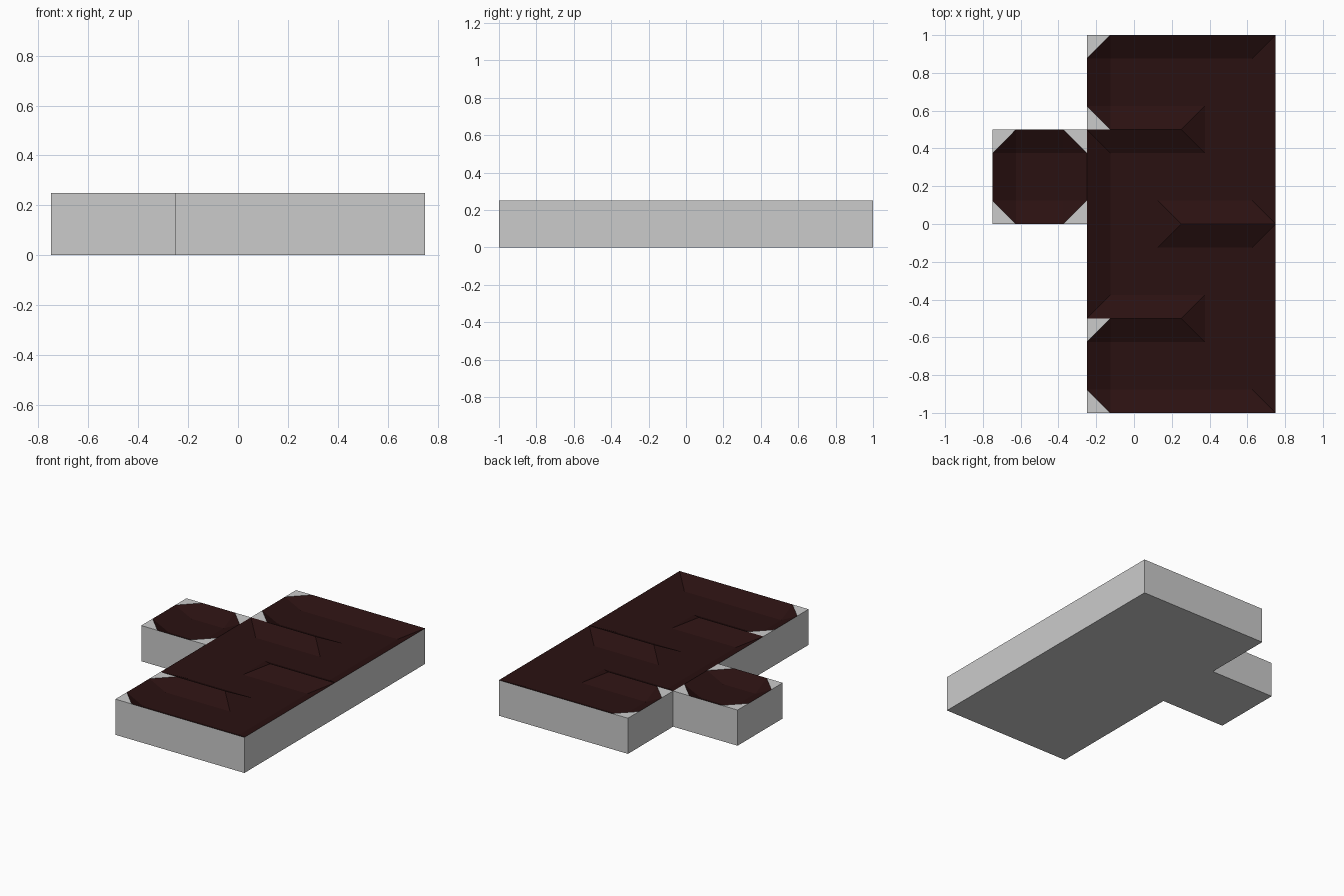
import bpy, bmesh

if "Cube" in bpy.data.objects:
    bpy.data.objects.remove(bpy.data.objects["Cube"])

TOP, DEPTH, S = 0.25, 0.0625, 0.125   # rim height, channel depth, slope width

dark = bpy.data.materials.new("dark_red")
dark.diffuse_color = (0.023, 0.0055, 0.0055, 1)
dark.use_nodes = True
dark.node_tree.nodes["Principled BSDF"].inputs["Base Color"].default_value = dark.diffuse_color


def finish(name, bm, mat=None):
    bmesh.ops.remove_doubles(bm, verts=bm.verts, dist=1e-5)
    me = bpy.data.meshes.new(name)
    bm.to_mesh(me)
    bm.free()
    ob = bpy.data.objects.new(name, me)
    bpy.context.collection.objects.link(ob)
    if mat:
        me.materials.append(mat)
    return ob


# Grey body: extruded T-shaped outline, open at the top
outline = [(-0.25, -1), (0.75, -1), (0.75, 1), (-0.25, 1),
           (-0.25, 0.5), (-0.75, 0.5), (-0.75, 0), (-0.25, 0)]
bm = bmesh.new()
low = [bm.verts.new((x, y, 0)) for x, y in outline]
high = [bm.verts.new((x, y, TOP)) for x, y in outline]
bm.faces.new(low[::-1])
for i in range(len(outline)):
    j = (i + 1) % len(outline)
    bm.faces.new((low[i], low[j], high[j], high[i]))
finish("body", bm)

# Ridges between the channels, as straight segments (x0, y0, x1, y1)
ridges = [(-0.25, -1, 0.75, -1), (-0.25, 1, 0.75, 1), (0.75, -1, 0.75, 1),
          (-0.25, -1, -0.25, 1), (-0.25, 0.5, 0.25, 0.5),
          (-0.25, -0.5, 0.25, -0.5), (0.25, 0, 0.75, 0),
          (-0.75, 0, -0.25, 0), (-0.75, 0.5, -0.25, 0.5), (-0.75, 0, -0.75, 0.5)]


def is_rim(x, y):
    return any(a <= x <= c and b <= y <= d for a, b, c, d in ridges)


def dead_end(x, y):
    # cells closed on three or four sides have flat grey corners
    return x < -0.25 or (x < 0.25 and abs(y) > 0.5)


# Sunken channels and grey corner caps, built as a sloped height grid
channel, caps = bmesh.new(), bmesh.new()


def add_face(target, pts):
    target.faces.new([target.verts.new(p) for p in pts])


for x0, x1, y0, y1 in [(-0.25, 0.75, -1, 1), (-0.75, -0.25, 0, 0.5)]:
    for i in range(round((x1 - x0) / S)):
        for j in range(round((y1 - y0) / S)):
            x, y = x0 + i * S, y0 + j * S
            corners = [(x, y), (x + S, y), (x + S, y + S), (x, y + S)]
            rim = [is_rim(*c) for c in corners]
            p = [(cx, cy, TOP if r else TOP - DEPTH)
                 for (cx, cy), r in zip(corners, rim)]
            n = sum(rim)
            if n in (1, 3):
                k = rim.index(n == 1)          # the odd corner out
                p = p[k:] + p[:k]
                if n == 3 and dead_end(x + S / 2, y + S / 2):
                    add_face(channel, (p[0], p[1], p[3]))
                    add_face(caps, (p[1], p[2], p[3]))
                else:
                    add_face(channel, (p[0], p[1], p[2]))
                    add_face(channel, (p[0], p[2], p[3]))
            else:
                add_face(channel, p)

bmesh.ops.remove_doubles(channel, verts=channel.verts, dist=1e-5)
bmesh.ops.dissolve_limit(channel, angle_limit=0.01,
                         verts=channel.verts, edges=channel.edges)
finish("channel", channel, dark)
finish("corner_caps", caps)
